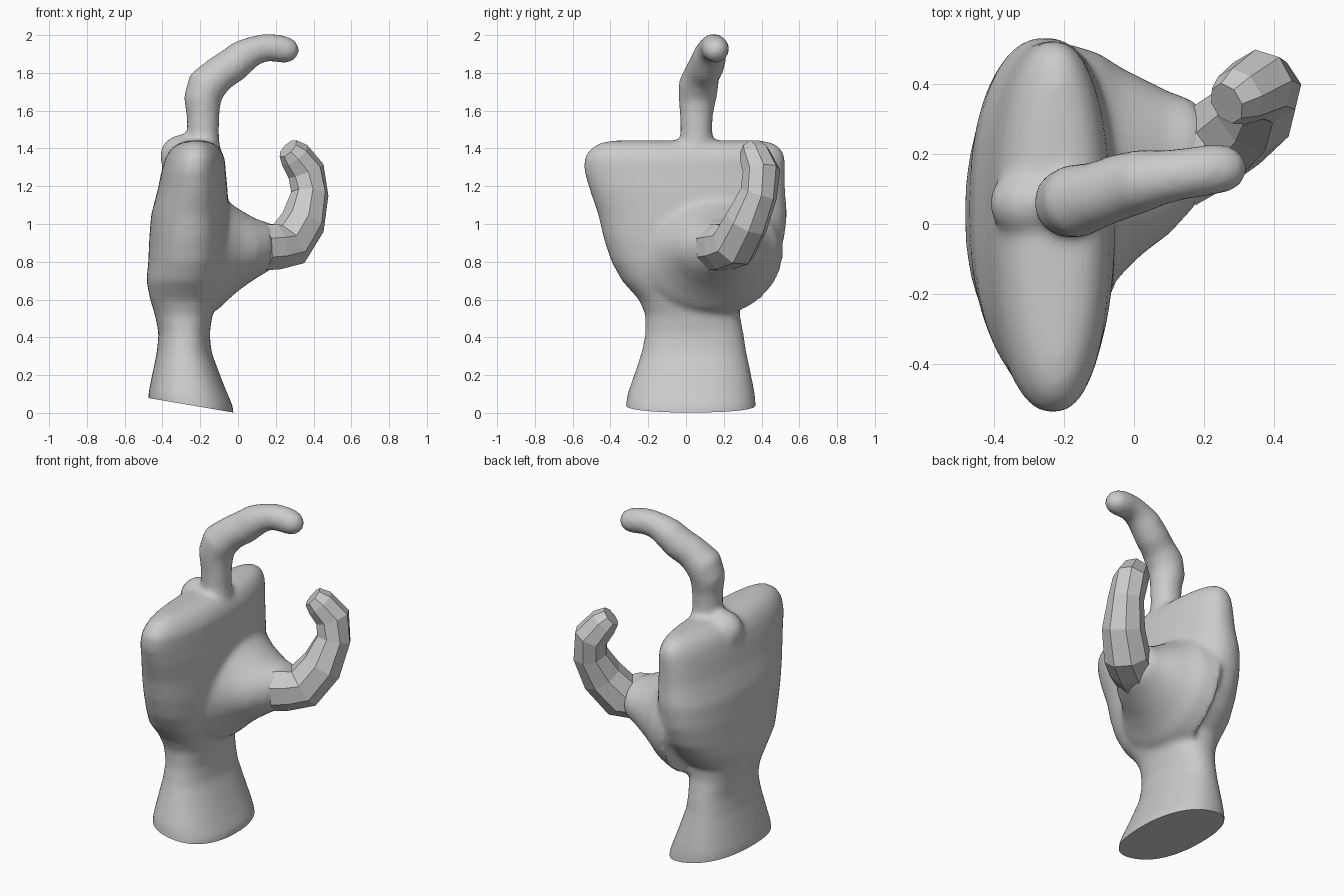
import bpy, bmesh
from math import sin, cos, tau, copysign
from mathutils import Vector


def loft(bm, rings, sides, ref, axis=None, power=2.0, twist=0.0):
    """Closed skin through rings (x, y, z, radius along ref, radius across)."""
    pts = [Vector(r[:3]) for r in rings]
    loops = []
    for i, r in enumerate(rings):
        a, b = pts[max(i - 1, 0)], pts[min(i + 1, len(pts) - 1)]
        t = Vector(axis) if axis else (b - a).normalized()
        u = (Vector(ref) - t * t.dot(Vector(ref))).normalized()
        v = t.cross(u)
        ring = []
        for k in range(sides):
            c, s = cos(tau * k / sides + twist), sin(tau * k / sides + twist)
            c = copysign(abs(c) ** (2 / power), c)
            s = copysign(abs(s) ** (2 / power), s)
            ring.append(bm.verts.new(pts[i] + u * c * r[3] + v * s * r[4]))
        loops.append(ring)
    for p, q in zip(loops, loops[1:]):
        for k in range(sides):
            n = (k + 1) % sides
            bm.faces.new((p[k], p[n], q[n], q[k]))
    bm.faces.new(loops[0][::-1])
    bm.faces.new(loops[-1])


def make_object(bm, name):
    bmesh.ops.recalc_face_normals(bm, faces=bm.faces)
    mesh = bpy.data.meshes.new(name)
    bm.to_mesh(mesh)
    bm.free()
    ob = bpy.data.objects.new(name, mesh)
    bpy.context.collection.objects.link(ob)
    return ob


def ball(bm, centre, size):
    res = bmesh.ops.create_uvsphere(bm, u_segments=24, v_segments=14, radius=1)
    for v in res["verts"]:
        v.co = Vector(centre) + Vector([a * b for a, b in zip(v.co, size)])


bm = bmesh.new()

# wrist and palm: z, x min, x max, y min, y max
sections = [
    (-0.10, -0.48, -0.02, -0.32, 0.37), (0.03, -0.475, -0.025, -0.32, 0.37),
    (0.10, -0.475, -0.055, -0.31, 0.365), (0.20, -0.455, -0.095, -0.275, 0.345),
    (0.32, -0.43, -0.14, -0.235, 0.32), (0.42, -0.42, -0.15, -0.215, 0.305),
    (0.52, -0.44, -0.135, -0.215, 0.285), (0.60, -0.465, -0.11, -0.25, 0.29),
    (0.70, -0.485, -0.08, -0.34, 0.40), (0.80, -0.475, -0.06, -0.395, 0.475),
    (0.92, -0.47, -0.05, -0.435, 0.52), (1.05, -0.46, -0.05, -0.465, 0.535),
    (1.18, -0.425, -0.055, -0.51, 0.525), (1.28, -0.405, -0.065, -0.54, 0.525),
    (1.35, -0.385, -0.07, -0.54, 0.525), (1.40, -0.355, -0.095, -0.505, 0.505),
    (1.43, -0.31, -0.13, -0.455, 0.46), (1.442, -0.26, -0.18, -0.39, 0.40)]
palm = [((a + b) / 2, (c + d) / 2, z, (b - a) / 2, (d - c) / 2)
        for z, a, b, c, d in sections]
loft(bm, palm, 48, (1, 0, 0), axis=(0, 0, 1), power=2.3)

# thumb mound
mound = [(-0.20, 0.12, 0.86, 0.40, 0.36), (-0.10, 0.13, 0.86, 0.36, 0.31),
         (-0.04, 0.15, 0.86, 0.30, 0.25), (0.02, 0.165, 0.865, 0.255, 0.205),
         (0.10, 0.175, 0.87, 0.205, 0.155), (0.17, 0.20, 0.88, 0.155, 0.125),
         (0.21, 0.21, 0.885, 0.10, 0.09)]
loft(bm, mound, 32, (0, 1, 0), axis=(1, 0, 0))

# knuckle behind the finger
ball(bm, (-0.29, 0.06, 1.36), (0.125, 0.105, 0.115))

# raised finger: x, y, z, radius
finger = [(-0.19, 0.055, 1.30, 0.10), (-0.19, 0.055, 1.42, 0.095),
          (-0.185, 0.055, 1.48, 0.085), (-0.185, 0.055, 1.58, 0.088),
          (-0.19, 0.06, 1.66, 0.10), (-0.165, 0.066, 1.735, 0.107),
          (-0.10, 0.085, 1.795, 0.095), (-0.03, 0.11, 1.84, 0.095),
          (0.03, 0.125, 1.89, 0.09), (0.09, 0.135, 1.92, 0.078),
          (0.15, 0.145, 1.935, 0.074), (0.22, 0.155, 1.929, 0.074),
          (0.27, 0.16, 1.918, 0.068), (0.30, 0.163, 1.91, 0.052),
          (0.32, 0.165, 1.905, 0.022)]
loft(bm, [p + (p[3],) for p in finger], 24, (0, 1, 0))
hand = make_object(bm, "hand")

# blend the parts into one soft skin
m = hand.modifiers.new("blend", 'REMESH')
m.mode = 'VOXEL'
m.voxel_size = 0.016
m = hand.modifiers.new("soften", 'SMOOTH')
m.factor = 0.5
m.iterations = 12
mesh = bpy.data.meshes.new_from_object(
    hand.evaluated_get(bpy.context.evaluated_depsgraph_get()))
hand.modifiers.clear()

# slanted cut under the wrist
bm = bmesh.new()
bm.from_mesh(mesh)
cut = bmesh.ops.bisect_plane(
    bm, geom=bm.verts[:] + bm.edges[:] + bm.faces[:],
    plane_co=(-0.03, 0, 0.003), plane_no=(0.075, 0, 0.44), clear_inner=True)
edges = [e for e in cut["geom_cut"] if isinstance(e, bmesh.types.BMEdge)]
bmesh.ops.contextual_create(bm, geom=edges)
bmesh.ops.recalc_face_normals(bm, faces=bm.faces)
bm.to_mesh(mesh)
bm.free()
hand.data = mesh
bpy.context.view_layer.objects.active = hand
hand.select_set(True)
bpy.ops.object.shade_smooth_by_angle(angle=0.7)

# faceted thumb
thumb = [(0.12, 0.16, 0.875, 0.13), (0.19, 0.20, 0.88, 0.13),
         (0.265, 0.255, 0.89, 0.13), (0.345, 0.32, 1.01, 0.12),
         (0.38, 0.385, 1.16, 0.10), (0.36, 0.40, 1.28, 0.10),
         (0.30, 0.365, 1.365, 0.085), (0.265, 0.345, 1.40, 0.062)]
bm = bmesh.new()
loft(bm, [p + (p[3],) for p in thumb], 8, (-0.5, 0.85, 0), twist=tau / 16)
make_object(bm, "thumb")
